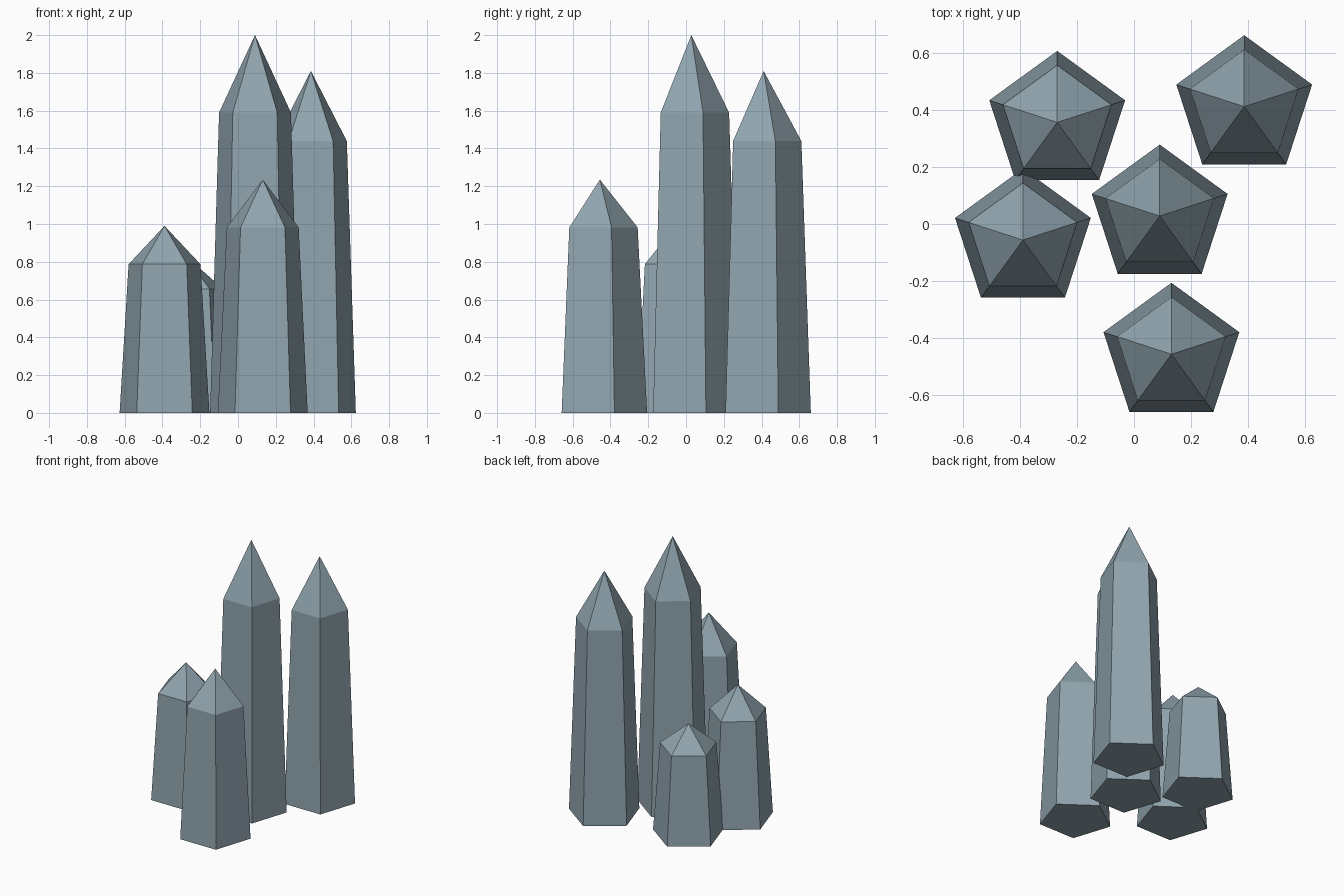
import bpy, bmesh, math

if "Cube" in bpy.data.objects:
    bpy.data.objects.remove(bpy.data.objects["Cube"])

SIDES = 5
BASE_R, SHOULDER_R = 0.25, 0.2
SHOULDER = 0.795  # shoulder height as a share of full height

stone = bpy.data.materials.new("blue_grey_crystal")
stone.diffuse_color = (0.279, 0.371, 0.423, 1)
stone.use_nodes = True
stone.node_tree.nodes["Principled BSDF"].inputs["Base Color"].default_value = stone.diffuse_color


def crystal(name, x, y, height):
    """Tapered five-sided column with a pointed tip."""
    bm = bmesh.new()

    def ring(r, z):
        angles = [math.pi / 2 + i * math.tau / SIDES for i in range(SIDES)]
        return [bm.verts.new((r * math.cos(a), r * math.sin(a), z)) for a in angles]

    low = ring(BASE_R, 0)
    high = ring(SHOULDER_R, height * SHOULDER)
    tip = bm.verts.new((0, 0, height))
    bm.faces.new(low[::-1])
    for i in range(SIDES):
        j = (i + 1) % SIDES
        bm.faces.new((low[i], low[j], high[j], high[i]))
        bm.faces.new((high[i], high[j], tip))
    mesh = bpy.data.meshes.new(name)
    bm.to_mesh(mesh)
    bm.free()
    mesh.materials.append(stone)
    obj = bpy.data.objects.new(name, mesh)
    obj.location = (x, y, 0)
    bpy.context.collection.objects.link(obj)


# Cluster of five crystals
crystal("tall_crystal", 0.09, 0.028, 2.0)
crystal("back_right_crystal", 0.386, 0.411, 1.81)
crystal("front_crystal", 0.131, -0.456, 1.235)
crystal("left_crystal", -0.389, -0.056, 0.99)
crystal("back_left_crystal", -0.269, 0.356, 0.825)
